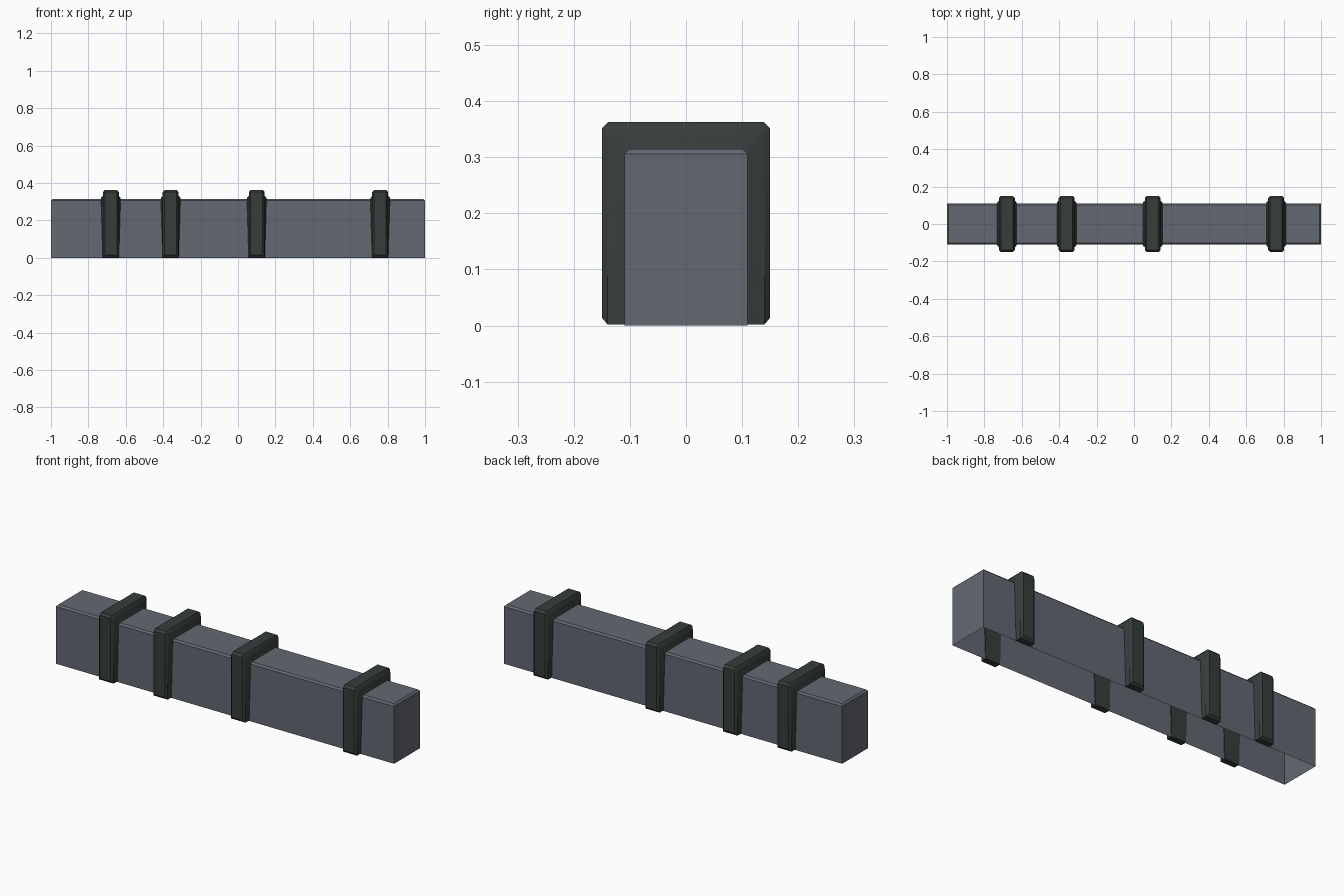
import bpy, bmesh

if "Cube" in bpy.data.objects:
    bpy.data.objects.remove(bpy.data.objects["Cube"])


def material(name, rgb):
    m = bpy.data.materials.new(name)
    m.diffuse_color = (*rgb, 1)
    m.use_nodes = True
    m.node_tree.nodes["Principled BSDF"].inputs["Base Color"].default_value = m.diffuse_color
    return m


def finish(name, bm, mat, angle=None):
    bmesh.ops.recalc_face_normals(bm, faces=bm.faces)
    me = bpy.data.meshes.new(name)
    bm.to_mesh(me)
    bm.free()
    me.materials.append(mat)
    ob = bpy.data.objects.new(name, me)
    bpy.context.collection.objects.link(ob)
    if angle:
        bpy.context.view_layer.objects.active = ob
        ob.select_set(True)
        bpy.ops.object.shade_smooth_by_angle(angle=angle)
        ob.select_set(False)
    return ob


grey = material("slate grey", (0.125, 0.138, 0.165))
dark = material("dark iron", (0.036, 0.047, 0.044))
HW, H = 0.11, 0.315   # half width and height of the beam

# Beam: box with softened top edges and an open underside
bm = bmesh.new()
bmesh.ops.create_cube(bm, size=1)
for v in bm.verts:
    v.co = (v.co.x * 2, v.co.y * 2 * HW, (v.co.z + 0.5) * H)
bottom = [f for f in bm.faces if f.calc_center_median().z < 0.001]
top = [e for e in bm.edges if all(v.co.z > H - 0.001 for v in e.verts)]
bmesh.ops.bevel(bm, geom=top, offset=0.009, segments=1, affect='EDGES')
bottom = [f for f in bm.faces if f.calc_center_median().z < 0.001]
bmesh.ops.delete(bm, geom=bottom, context='FACES_ONLY')
finish("beam", bm, grey, 0.6)


# Band: cross-section swept up one side, over the top and down the other
def band(name, x):
    # (half width, distance out from the beam)
    half = [(None, -0.004), (None, 0.006), (0.0425, 0.017), (0.0425, 0.036), (0.032, 0.048)]
    section = [(-1, w, r) for w, r in half] + [(1, w, r) for w, r in reversed(half)]
    cut = 0.012
    bm = bmesh.new()
    rings = []
    for side, kind in ((-1, 0), (-1, 1), (-1, 2), (1, 2), (1, 1), (1, 0)):
        ring = []
        for s, w, r in section:
            if w is None:   # the foot flares wider toward the top
                w = 0.043 if kind == 0 else 0.052
            y = HW + r * 0.04 / 0.048
            z = H + r
            if kind == 0:
                z = max(0.002, r - 0.034)
            elif kind == 1:
                z -= cut
            else:
                y -= cut
            ring.append(bm.verts.new((x + s * w, side * y, z)))
        rings.append(ring)
    n = len(section)
    for a, b in zip(rings, rings[1:]):
        for i in range(n):
            j = (i + 1) % n
            bm.faces.new((a[i], a[j], b[j], b[i]))
    # close the feet with strips across the section
    for ring in (rings[0], rings[-1]):
        for i in range(n // 2 - 1):
            bm.faces.new((ring[i], ring[i + 1], ring[n - 2 - i], ring[n - 1 - i]))
    finish(name, bm, dark, 0.6)


for i, x in enumerate((-0.68, -0.36, 0.10, 0.76)):
    band(f"band_{i + 1}", x)
